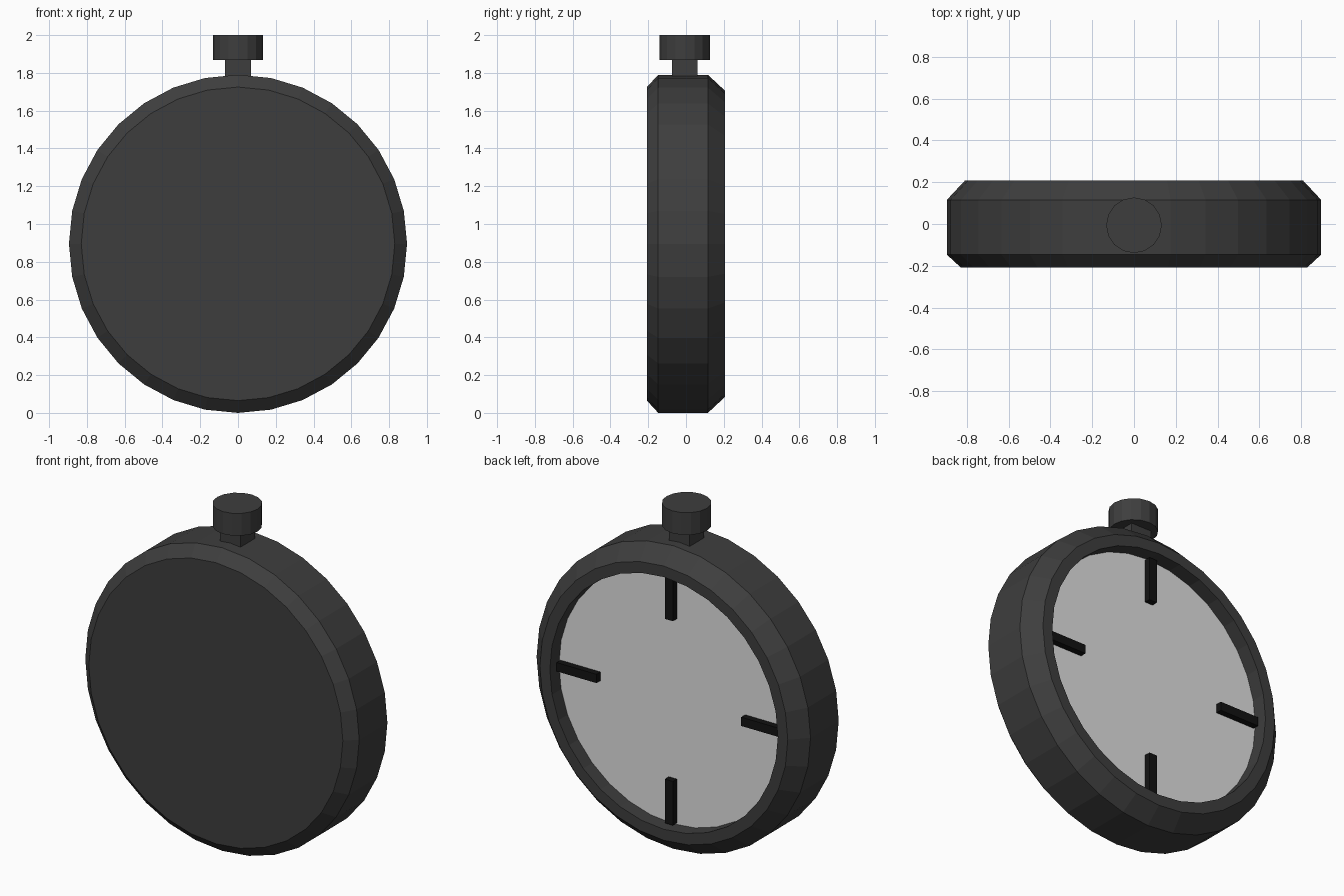
import bpy, bmesh, math
from mathutils import Matrix, Vector

if "Cube" in bpy.data.objects:
    bpy.data.objects.remove(bpy.data.objects["Cube"])

SIDES = 32
CZ = 0.895  # height of the case centre


def material(name, rgb):
    m = bpy.data.materials.new(name)
    m.diffuse_color = (*rgb, 1)
    m.use_nodes = True
    m.node_tree.nodes["Principled BSDF"].inputs["Base Color"].default_value = m.diffuse_color
    return m


CASE = material("dark grey", (0.048, 0.048, 0.048))
DIAL = material("light grey", (0.74, 0.74, 0.74))
MARK = material("black", (0.006, 0.006, 0.006))


def finish(bm, name, mat):
    me = bpy.data.meshes.new(name)
    bmesh.ops.recalc_face_normals(bm, faces=bm.faces)
    bm.to_mesh(me)
    bm.free()
    me.materials.append(mat)
    ob = bpy.data.objects.new(name, me)
    bpy.context.collection.objects.link(ob)
    return ob


def ring(bm, r, y):
    return [bm.verts.new((r * math.sin(2 * math.pi * i / SIDES), y,
                          CZ + r * math.cos(2 * math.pi * i / SIDES)))
            for i in range(SIDES)]


def box(name, size, matrix, mat):
    bm = bmesh.new()
    bmesh.ops.create_cube(bm, size=1, matrix=matrix @ Matrix.Diagonal((*size, 1)))
    return finish(bm, name, mat)


# case: bevelled round shell, closed at the front, recessed at the back
profile = [(0.83, -0.207), (0.895, -0.147), (0.895, 0.116),
           (0.81, 0.207), (0.745, 0.207), (0.745, 0.118), (0.6, 0.1)]
bm = bmesh.new()
rings = [ring(bm, r, y) for r, y in profile]
for a, b in zip(rings, rings[1:]):
    for i in range(SIDES):
        j = (i + 1) % SIDES
        bm.faces.new((a[i], a[j], b[j], b[i]))
bm.faces.new(rings[0])
bm.faces.new(rings[-1])
finish(bm, "case", CASE)

# dial disc inside the recess
bm = bmesh.new()
front, back = ring(bm, 0.744, 0.119), ring(bm, 0.744, 0.123)
bm.faces.new(front)
bm.faces.new(back)
for i in range(SIDES):
    j = (i + 1) % SIDES
    bm.faces.new((front[i], front[j], back[j], back[i]))
finish(bm, "dial", DIAL)

# four hour marks
for k in range(4):
    m = (Matrix.Translation((0, 0.14, CZ)) @ Matrix.Rotation(k * math.pi / 2, 4, 'Y')
         @ Matrix.Translation((0, 0, 0.603)))
    box("hour_mark_%d" % (k + 1), (0.052, 0.04, 0.26), m, MARK)

# square stem
box("stem", (0.135, 0.135, 0.14), Matrix.Translation((0, -0.006, 1.81)), CASE)

# round crown button
bm = bmesh.new()
bmesh.ops.create_cone(bm, cap_ends=True, segments=16, radius1=0.133, radius2=0.133,
                      depth=0.132, matrix=Matrix.Translation((0, -0.006, 1.934)))
finish(bm, "crown", CASE)
